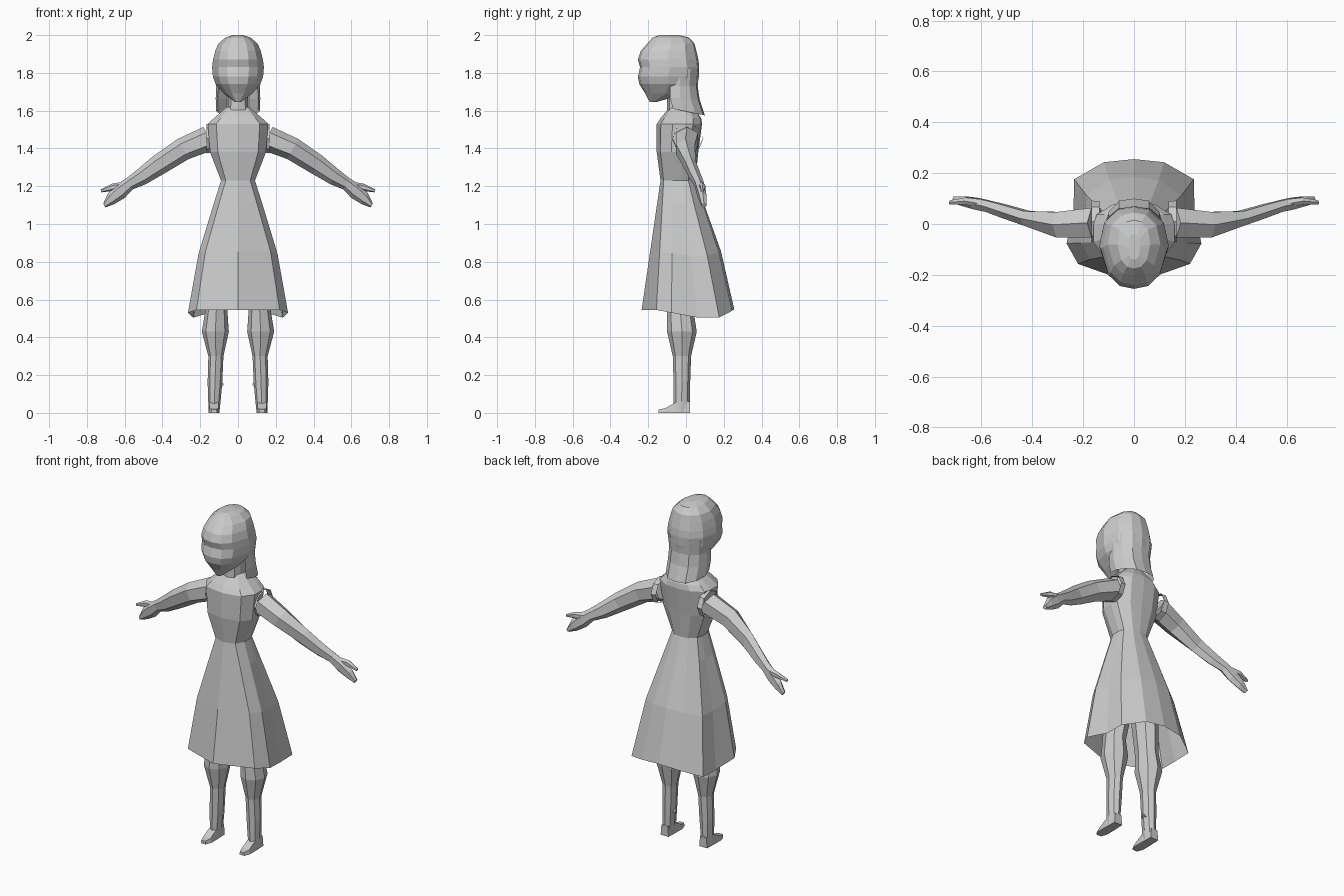
import bpy, bmesh, math
from mathutils import Vector

if "Cube" in bpy.data.objects:
    bpy.data.objects.remove(bpy.data.objects["Cube"])

grey = bpy.data.materials.new("plain grey")
grey.diffuse_color = (0.6, 0.6, 0.6, 1)
grey.use_nodes = True
grey.node_tree.nodes["Principled BSDF"].inputs["Base Color"].default_value = grey.diffuse_color


def loft(name, rings, closed=True, caps=True, mirror=False):
    """Skin a list of equal-length point rings into one flat-shaded mesh."""
    bm = bmesh.new()
    rows = [[bm.verts.new(p) for p in r] for r in rings]
    n = len(rows[0])
    for a, b in zip(rows, rows[1:]):
        for i in range(n if closed else n - 1):
            j = (i + 1) % n
            bm.faces.new((a[i], a[j], b[j], b[i]))
    if caps:
        bm.faces.new(rows[0][::-1])
        bm.faces.new(rows[-1])
    bmesh.ops.recalc_face_normals(bm, faces=bm.faces)
    me = bpy.data.meshes.new(name)
    bm.to_mesh(me)
    bm.free()
    me.materials.append(grey)
    ob = bpy.data.objects.new(name, me)
    bpy.context.collection.objects.link(ob)
    if mirror:
        ob.modifiers.new("Mirror", 'MIRROR').use_mirror_merge = False
    return ob


def full(half):
    """Complete a half outline running from centre front to centre back."""
    return half + [(-x, y, z) for x, y, z in half[-2:0:-1]]


def scaled(shape, z, w, yf, yb):
    c, h = (yf + yb) / 2, (yb - yf) / 2
    return [(fx * w, c + fy * h, z) for fx, fy in shape]


body = [(0, -1), (.72, -.82), (1, -.3), (1, .25), (.92, .6), (.5, .95), (0, 1)]
skull = [(0, -1), (.42, -.93), (.76, -.66), (1, 0), (.85, .6), (.45, .93), (0, 1)]

# Bodice, shoulder yoke and neck
loft("bodice", [full(scaled(body, *r)) for r in (
    (1.23, .09, -.135, .05), (1.38, .148, -.155, .065), (1.53, .16, -.155, .085),
    (1.56, .128, -.135, .08), (1.62, .06, -.085, .04))])
loft("neck", [full(scaled(body, *r)) for r in (
    (1.58, .055, -.1, .03), (1.72, .05, -.1, .03))])

# Flared skirt, open at the hem
hem = [(0, -.235, .545), (.22, -.157, .545), (.265, -.077, .53), (.238, .06, .505),
       (.235, .176, .505), (.118, .243, .54), (0, .255, .55)]
waist = scaled(body, 1.23, .09, -.135, .05)


def skirt_ring(t):
    bulge = .025 * math.sin(math.pi * min(1, t * 1.1)) ** 2
    pts = []
    for a, b in zip(waist, hem):
        p = Vector(a).lerp(Vector(b), t)
        d = Vector((p.x, max(0, p.y - .02), 0))
        p += d.normalized() * bulge if d.length > .01 else Vector()
        pts.append(tuple(p))
    return full(pts)


loft("skirt", [skirt_ring(t) for t in (0, .17, .55, 1)], caps=False)

# Head with a pointed chin
loft("head", [full(scaled(skull, *r)) for r in (
    (2.0, .025, -.14, -.04), (1.988, .065, -.175, .015), (1.955, .104, -.205, .045),
    (1.915, .121, -.24, .055), (1.87, .132, -.255, .066), (1.83, .137, -.243, .07),
    (1.78, .133, -.255, .068), (1.74, .118, -.247, .062), (1.69, .075, -.215, .0),
    (1.645, .015, -.192, -.16))])

# Long hair hanging behind the neck
drape = [(.9, -1), (1, -.3), (.85, .4), (.5, .9), (0, 1)]
drape += [(-x, y) for x, y in drape[-2::-1]]
locks = []
for z, w, yf, yb, drop in ((1.82, .125, -.08, .068, 0), (1.73, .115, -.085, .062, 0),
                           (1.67, .118, -.085, .072, .01), (1.61, .116, -.07, .1, .035)):
    locks.append([(x, y, z - drop * (y - yf) / (yb - yf))
                  for x, y, z in scaled(drape, z, w, yf, yb)])
loft("long_hair", locks, closed=False, caps=False)


# Arms: six-sided sections square to the sloping limb
def limb(stations, axis, sides=6):
    up = Vector(axis)
    out = []
    for x, y, z, t, d in stations:
        angles = [2 * math.pi * i / sides for i in range(sides)]
        out.append([Vector((x, y + d * math.sin(a), z)) + up * t * math.cos(a)
                    for a in angles])
    return out


slope = (.5, 0, .86)
loft("arm", limb([
    (.15, .005, 1.455, .068, .068), (.29, -.003, 1.397, .061, .058),
    (.42, .022, 1.313, .055, .033), (.51, .05, 1.25, .045, .03),
    (.575, .07, 1.212, .034, .026), (.62, .08, 1.175, .042, .026),
    (.67, .09, 1.135, .034, .022), (.708, .095, 1.098, .012, .014)], slope), mirror=True)
loft("thumb", limb([
    (.6, .08, 1.2, .024, .02), (.66, .09, 1.195, .02, .016),
    (.725, .085, 1.175, .008, .009)], (.3, 0, .95)), mirror=True)

# Short sleeve openings around the shoulders
loft("sleeve", limb([(.135, .01, 1.455, .075, .08), (.168, .01, 1.452, .078, .082)],
                    (0, 0, 1), 8), caps=False, mirror=True)

# Legs: eight-sided sections (centre x, half width, front, back, height)
leg = []
for x, w, yf, yb, z in ((.127, .027, -.065, .02, .0), (.125, .031, -.066, .02, .06),
                        (.122, .037, -.066, .022, .16), (.117, .038, -.07, .027, .3),
                        (.12, .068, -.1, .057, .43), (.115, .056, -.1, .04, .54),
                        (.085, .07, -.1, .07, .8), (.05, .05, -.1, .05, 1.1)):
    leg.append([(x + w * math.cos(a) * 1.05, (yf + yb) / 2 + (yb - yf) / 2 * math.sin(a), z)
                for a in [math.pi * i / 4 for i in range(8)]])
loft("leg", leg, mirror=True)

# Wedge shoes
loft("shoe", [[(.127 - w, y, 0), (.127 + w, y, 0), (.127 + w * .8, y, h), (.127 - w * .8, y, h)]
              for y, w, h in ((-.145, .016, .018), (-.11, .029, .025),
                              (-.055, .029, .055), (.02, .026, .06))], mirror=True)
# Small ankle tabs on the inner side
loft("ankle_tab", [[(x, -.02 - s, .15 - s), (x, -.02 + s, .15 - s), (x, -.02, .15 + s)]
                   for x, s in ((.095, .018), (.078, .006))], mirror=True)
